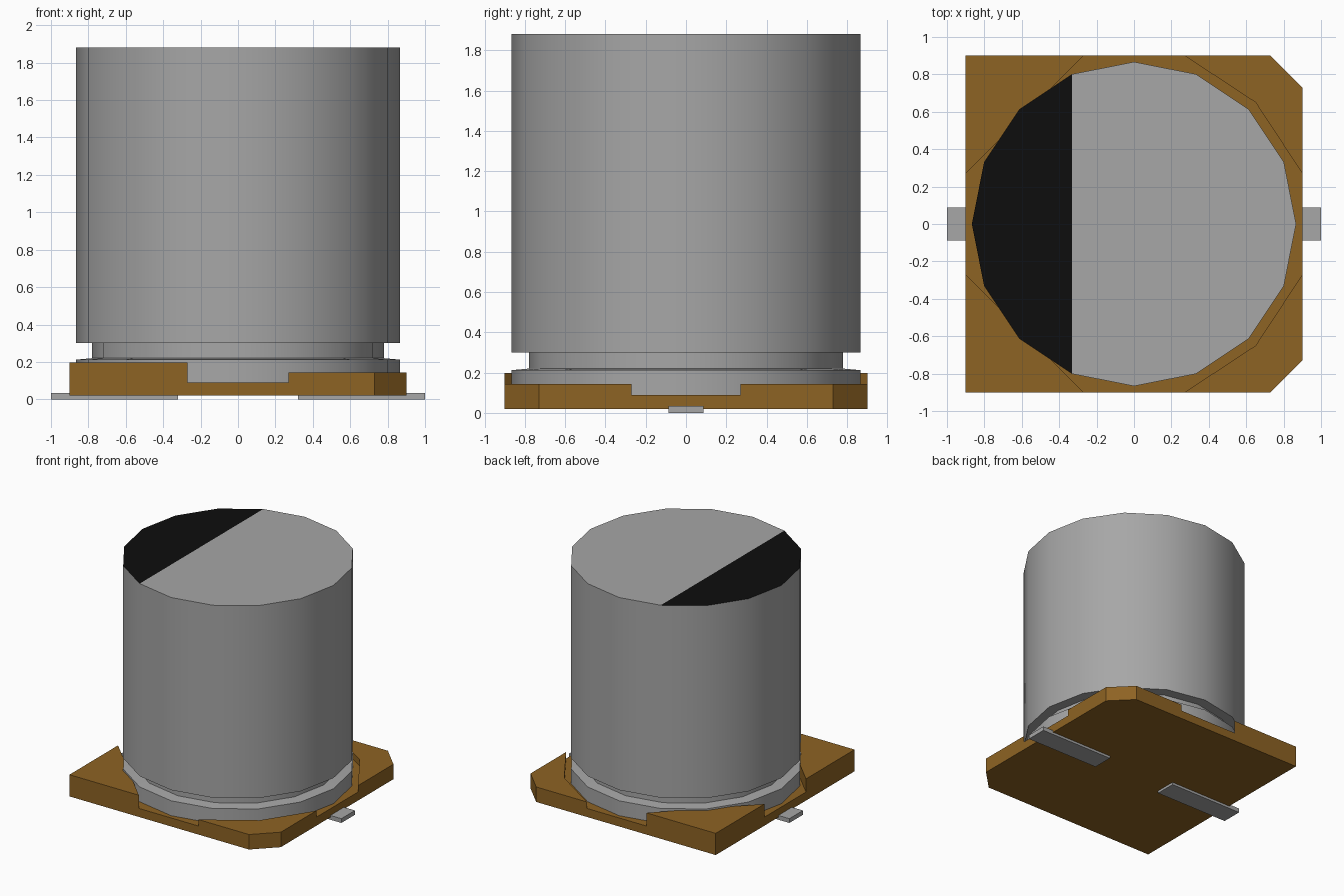
import bpy, bmesh, math

cube = bpy.data.objects.get("Cube")
if cube:
    bpy.data.objects.remove(cube, do_unlink=True)


def material(name, rgb):
    m = bpy.data.materials.new(name)
    m.use_nodes = True
    col = (*rgb, 1.0)
    m.diffuse_color = col
    m.node_tree.nodes["Principled BSDF"].inputs["Base Color"].default_value = col
    return m


METAL = material("aluminium grey", (0.385, 0.385, 0.385))
BLACK = material("marking black", (0.004, 0.004, 0.004))
BROWN = material("base brown", (0.27, 0.125, 0.017))


def finish(name, bm, mats):
    mesh = bpy.data.meshes.new(name)
    bm.to_mesh(mesh)
    bm.free()
    for m in mats:
        mesh.materials.append(m)
    ob = bpy.data.objects.new(name, mesh)
    bpy.context.collection.objects.link(ob)
    return ob


# Metal can: a 16-sided turned profile with a crimp groove near the bottom
SIDES, R, GROOVE = 16, 0.867, 0.78
profile = [(R, 0.08), (R, 0.212), (GROOVE, 0.22), (GROOVE, 0.3), (R, 0.3), (R, 1.88)]
bm = bmesh.new()
rings = []
for r, z in profile:
    rings.append([bm.verts.new((r * math.cos(math.tau * i / SIDES),
                                r * math.sin(math.tau * i / SIDES), z))
                  for i in range(SIDES)])
for lo, hi in zip(rings, rings[1:]):
    for i in range(SIDES):
        j = (i + 1) % SIDES
        bm.faces.new((lo[i], lo[j], hi[j], hi[i]))
bm.faces.new(rings[0][::-1])
# Top cap split along a chord, with the left segment painted black
top = rings[-1]
bm.faces.new(top[11:] + top[:6])
bm.faces.new(top[5:12]).material_index = 1
can = finish("can", bm, [METAL, BLACK])
bpy.ops.object.select_all(action='DESELECT')
can.select_set(True)
bpy.context.view_layer.objects.active = can
bpy.ops.object.shade_smooth_by_angle(angle=math.radians(30))

# Plastic base: a plate with four raised corners, chamfered on the +x side
BOTTOM, PLATE, RIGHT_TOP, LEFT_TOP = 0.02, 0.09, 0.143, 0.198
W, N, C, I = 0.9, 0.27, 0.73, 0.65


def mirror_y(pts):
    return [(x, -y) for x, y in reversed(pts)]


right = [(I, I), (W, N), (W, C), (C, W), (N, W)]
left = [(-N, W), (-W, W), (-W, N)]
corners = [(right, RIGHT_TOP), (left, LEFT_TOP),
           (mirror_y(left), LEFT_TOP), (mirror_y(right), RIGHT_TOP)]
half = [(W, N), (I, I), (N, W), (-N, W), (-W, N)]
plate = half + mirror_y(half)
inner_edges = {(b, a) for a, b in zip(plate, plate[1:] + plate[:1])}

bm = bmesh.new()
cache = {}


def vert(p, z):
    key = (p[0], p[1], z)
    if key not in cache:
        cache[key] = bm.verts.new(key)
    return cache[key]


for pts, top_z in corners + [(plate, PLATE)]:
    bm.faces.new([vert(p, top_z) for p in pts])
    for a, b in zip(pts, pts[1:] + pts[:1]):
        if top_z > PLATE:
            low = PLATE if (a, b) in inner_edges else BOTTOM
        elif abs(a[0]) == abs(b[0]) == W or abs(a[1]) == abs(b[1]) == W:
            low = BOTTOM      # outer edge between two raised corners
        else:
            continue          # edge shared with a raised corner
        bm.faces.new([vert(a, low), vert(b, low), vert(b, top_z), vert(a, top_z)])
outline = [p for pts, _ in corners for p in pts if abs(p[0]) != I]
outline.sort(key=lambda p: math.atan2(p[1], p[0]))
bm.faces.new([vert(p, BOTTOM) for p in reversed(outline)])
finish("base", bm, [BROWN])

# Flat leads sticking out on both sides
for name, s in (("left_lead", 1), ("right_lead", -1)):
    bm = bmesh.new()
    bmesh.ops.create_cube(bm, size=1)
    for v in bm.verts:
        v.co = (s * 0.66 + v.co.x * 0.68, v.co.y * 0.176, 0.0175 + v.co.z * 0.035)
    finish(name, bm, [METAL])
